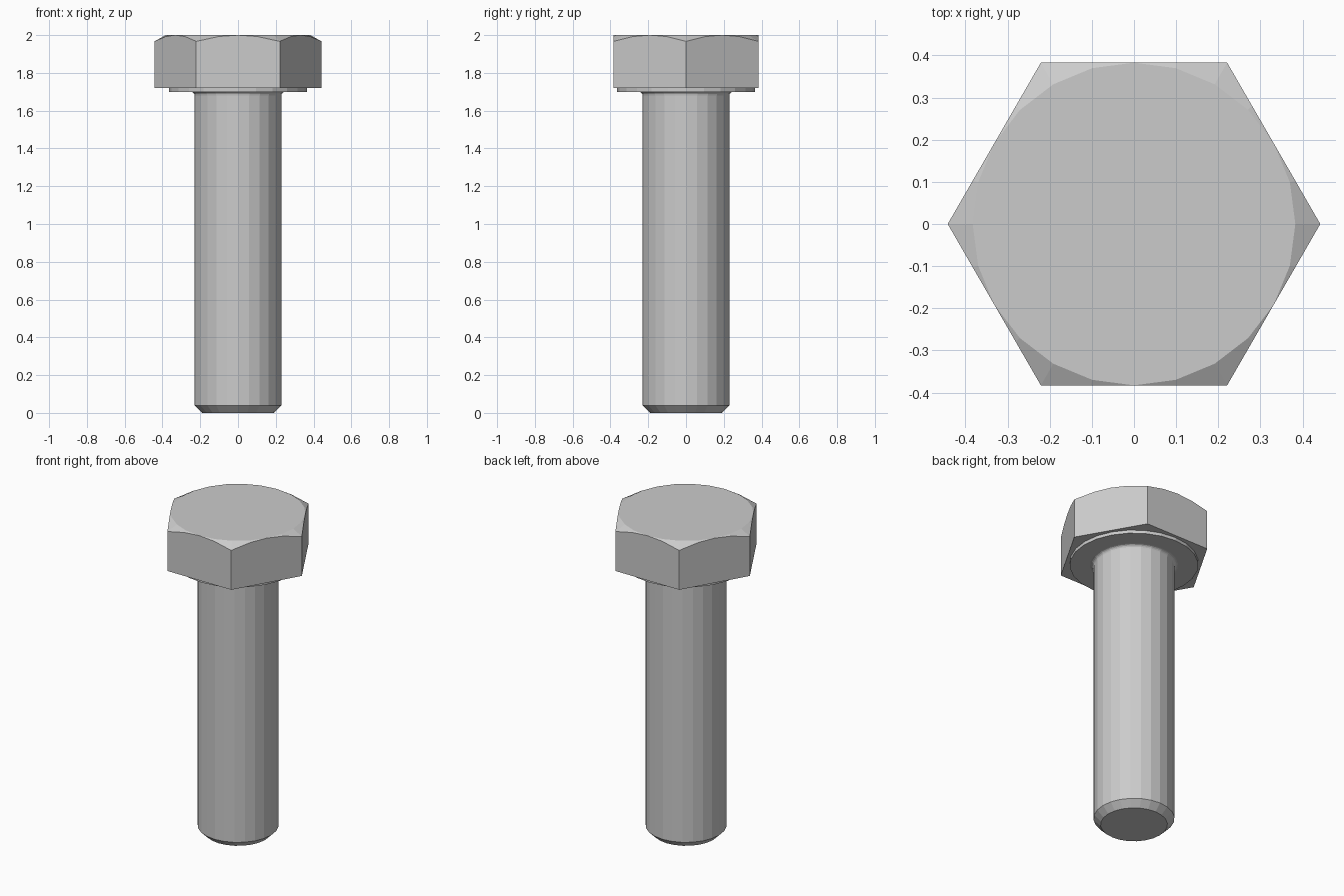
import bpy, bmesh, math

if "Cube" in bpy.data.objects:
    bpy.data.objects.remove(bpy.data.objects["Cube"])

SIDES = 24
APOTHEM = 0.383


def loft(name, rings, cap_top):
    """Skin a stack of 24-point rings; each ring maps an angle to (radius, z)."""
    bm = bmesh.new()
    loops = []
    for ring in rings:
        loop = []
        for i in range(SIDES):
            a = 2 * math.pi * i / SIDES
            r, z = ring(a)
            loop.append(bm.verts.new((r * math.cos(a), r * math.sin(a), z)))
        loops.append(loop)
    for low, high in zip(loops, loops[1:]):
        for i in range(SIDES):
            j = (i + 1) % SIDES
            bm.faces.new((low[i], low[j], high[j], high[i]))
    bm.faces.new(loops[0][::-1])
    if cap_top:
        bm.faces.new(loops[-1])
    bmesh.ops.remove_doubles(bm, verts=bm.verts, dist=0.0005)
    bmesh.ops.recalc_face_normals(bm, faces=bm.faces)
    mesh = bpy.data.meshes.new(name)
    bm.to_mesh(mesh)
    bm.free()
    obj = bpy.data.objects.new(name, mesh)
    bpy.context.collection.objects.link(obj)
    return obj


def circle(r, z):
    return lambda a: (r, z)


def hex_radius(a):
    # Flats face 30, 90, 150... degrees; corners lie on the x axis
    return APOTHEM / math.cos(a % (math.pi / 3) - math.pi / 6)


# Hexagonal head with a conical chamfer cutting its upper corners
loft("hex_head", [
    lambda a: (hex_radius(a), 1.72),
    lambda a: (hex_radius(a), 2 - (hex_radius(a) - APOTHEM) * 0.56),
    circle(APOTHEM, 2.0),
], True)

# Shank: chamfered tip, plain shaft, small fillet and washer face
fillet = [circle(0.25 - 0.02 * math.cos(t), 1.68 + 0.02 * math.sin(t))
          for t in (i * math.pi / 8 for i in range(5))]
loft("shank", [circle(0.19, 0), circle(0.23, 0.04)] + fillet
     + [circle(0.365, 1.70), circle(0.365, 1.72)], False)
